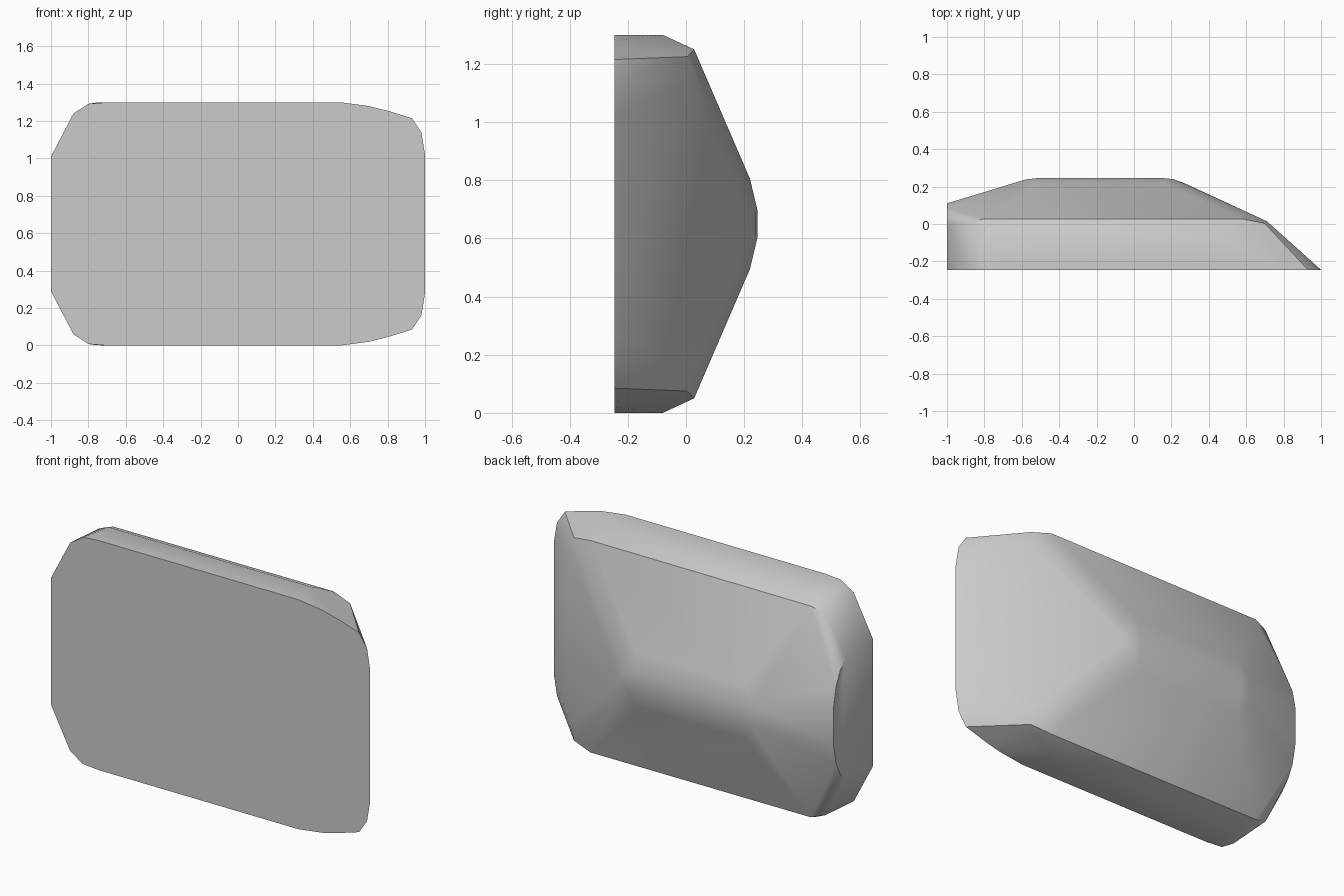
import bpy
import bmesh
import math

cube = bpy.data.objects.get("Cube")
if cube:
    bpy.data.objects.remove(cube, do_unlink=True)

MID = 0.65       # height of the mirror plane
FRONT = -0.245   # flat front face

# Plain grey finish
grey = bpy.data.materials.new("plain_grey")
grey.use_nodes = True
grey.diffuse_color = (0.6, 0.6, 0.6, 1)
grey.node_tree.nodes["Principled BSDF"].inputs["Base Color"].default_value = (0.6, 0.6, 0.6, 1)

# Rounded outline of the front face: x, half height
outline = [(-1, .36), (-.88, .59), (-.8, .642), (-.7, .65), (.55, .65),
           (.7, .63), (.8, .605), (.93, .565), (.98, .49), (1, .37)]
# Upper shoulder, crease, cut end, sloped end and raised back: x, y, half height
facets = [(-.76, -.08, .648), (.5, -.08, .65),
          (-.88, .01, .572), (-.8, .028, .598), (.58, .028, .6), (.7, .003, .575),
          (-1, 0, .35), (-1, .05, .29), (-1, .085, .22), (-1, .11, .1),
          (.71, .015, .5),
          (-.52, .22, .155), (.16, .22, .155), (.27, .218, .04),
          (-.58, .238, .06), (-.52, .245, .05), (.16, .245, .05), (.21, .24, .04)]
points = [(x, FRONT, h) for x, h in outline] + facets

# Mirror the upper half downward and wrap one convex shell around it
bm = bmesh.new()
for x, y, h in points:
    for side in (1, -1):
        bm.verts.new((x, y, MID + side * h))
hull = bmesh.ops.convex_hull(bm, input=bm.verts)
loose = {v for v in hull["geom_interior"] + hull["geom_unused"]
         if isinstance(v, bmesh.types.BMVert)}
bmesh.ops.delete(bm, geom=list(loose), context='VERTS')
bmesh.ops.dissolve_limit(bm, angle_limit=math.radians(0.5),
                         verts=bm.verts, edges=bm.edges)
bmesh.ops.recalc_face_normals(bm, faces=bm.faces)

mesh = bpy.data.meshes.new("faceted_body")
bm.to_mesh(mesh)
bm.free()
mesh.materials.append(grey)
body = bpy.data.objects.new("faceted_body", mesh)
bpy.context.collection.objects.link(body)

# Soft shading with crisp creases
bpy.ops.object.select_all(action='DESELECT')
body.select_set(True)
bpy.context.view_layer.objects.active = body
bpy.ops.object.shade_smooth_by_angle(angle=math.radians(30))
